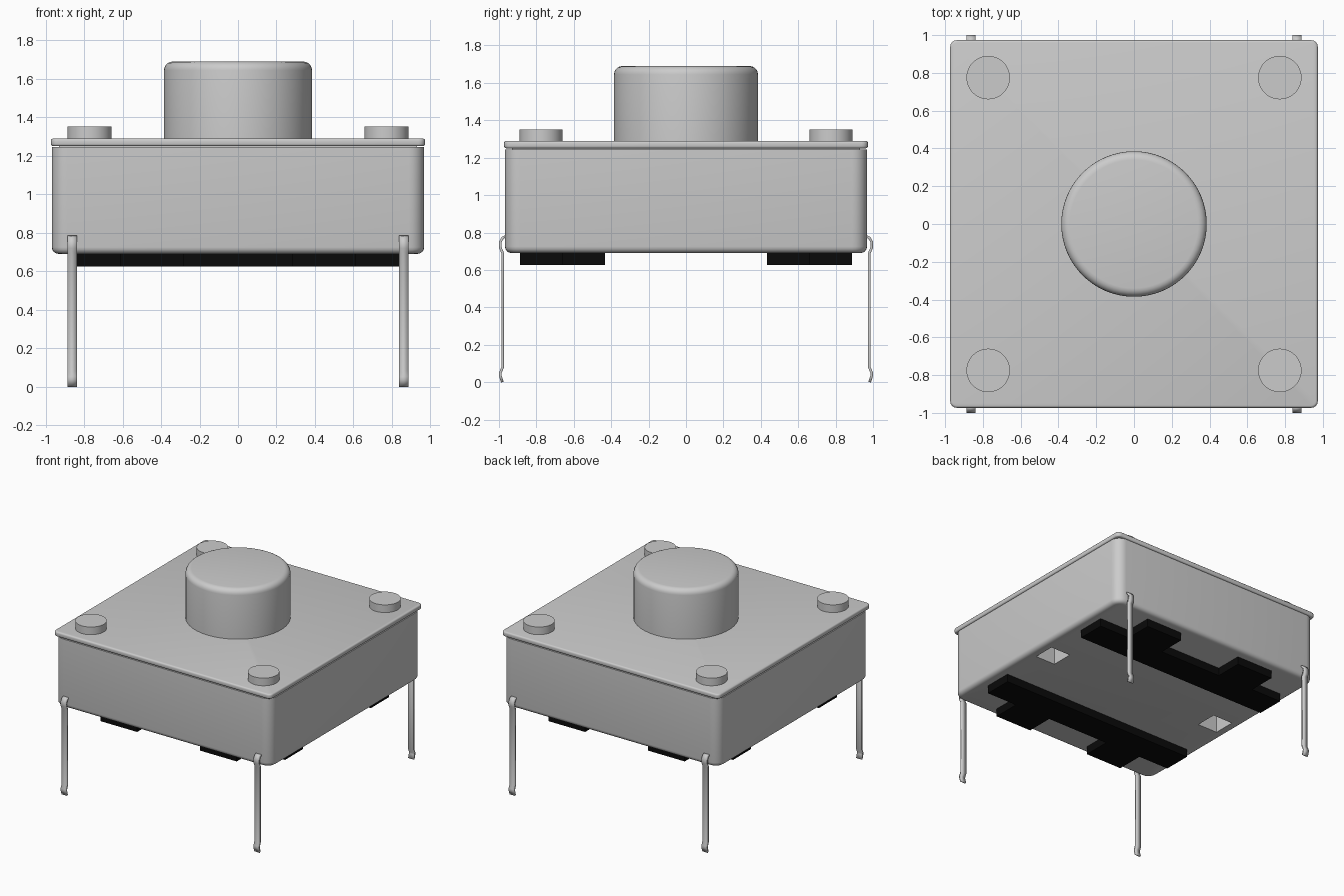
import bpy
import bmesh
from math import radians
from mathutils import Matrix

cube = bpy.data.objects.get("Cube")
if cube:
    bpy.data.objects.remove(cube, do_unlink=True)


def make_material(name, color):
    mat = bpy.data.materials.new(name)
    mat.use_nodes = True
    mat.diffuse_color = color
    mat.node_tree.nodes["Principled BSDF"].inputs["Base Color"].default_value = color
    return mat


GREY = make_material("light grey", (0.6, 0.6, 0.6, 1))
BLACK = make_material("black plastic", (0.003, 0.003, 0.003, 1))


def finish(bm, name, mat, smooth=True):
    bmesh.ops.recalc_face_normals(bm, faces=bm.faces)
    mesh = bpy.data.meshes.new(name)
    bm.to_mesh(mesh)
    bm.free()
    obj = bpy.data.objects.new(name, mesh)
    bpy.context.collection.objects.link(obj)
    mesh.materials.append(mat)
    if smooth:
        bpy.ops.object.select_all(action="DESELECT")
        obj.select_set(True)
        bpy.context.view_layer.objects.active = obj
        bpy.ops.object.shade_smooth_by_angle(angle=radians(40))
    return obj


def box_mesh(x0, x1, y0, y1, z0, z1):
    bm = bmesh.new()
    bmesh.ops.create_cube(bm, size=1)
    bmesh.ops.scale(bm, vec=(x1 - x0, y1 - y0, z1 - z0), verts=bm.verts)
    bmesh.ops.translate(bm, vec=((x0 + x1) / 2, (y0 + y1) / 2, (z0 + z1) / 2), verts=bm.verts)
    return bm


def bevel(bm, test, width, segments):
    """Round the edges whose two end points pass the test."""
    edges = [e for e in bm.edges if test(e.verts[0].co, e.verts[1].co)]
    bmesh.ops.bevel(bm, geom=edges, offset=width, segments=segments,
                    profile=0.5, affect="EDGES", clamp_overlap=True)


def vertical(a, b):
    return abs(a.z - b.z) > 0.01


def at_height(z):
    return lambda a, b: abs(a.z - z) < 0.001 and abs(b.z - z) < 0.001


def cylinder(name, x, y, z0, z1, radius, sides, rounding=0):
    bm = bmesh.new()
    bmesh.ops.create_cone(bm, cap_ends=True, segments=sides, radius1=radius, radius2=radius,
                          depth=z1 - z0, matrix=Matrix.Translation((x, y, (z0 + z1) / 2)))
    if rounding:
        bevel(bm, at_height(z1), rounding, 5)
    return finish(bm, name, GREY)


# Housing with rounded corners and a rounded lower rim
W = 0.968
bm = box_mesh(-W, W, -W, W, 0.69, 1.245)
bevel(bm, vertical, 0.08, 6)
bevel(bm, at_height(0.69), 0.035, 4)
housing = finish(bm, "housing", GREY, smooth=False)

# Two square sockets in the underside
for side in (-1, 1):
    cutter = finish(box_mesh(side * 0.8 - 0.09, side * 0.8 + 0.09, -0.09, 0.09, 0.6, 1.0),
                    "socket_cutter", GREY, smooth=False)
    cutter.hide_render = True
    mod = housing.modifiers.new("socket", "BOOLEAN")
    mod.operation = "DIFFERENCE"
    mod.solver = "EXACT"
    mod.object = cutter
    bpy.context.view_layer.objects.active = housing
    bpy.ops.object.modifier_apply(modifier=mod.name)
    bpy.data.objects.remove(cutter, do_unlink=True)
bpy.ops.object.select_all(action="DESELECT")
housing.select_set(True)
bpy.context.view_layer.objects.active = housing
bpy.ops.object.shade_smooth_by_angle(angle=radians(40))

# Cover plate, with a narrow neck that leaves a shadow gap
finish(box_mesh(-0.93, 0.93, -0.93, 0.93, 1.24, 1.26), "cover_neck", GREY, smooth=False)
P = 0.973
bm = box_mesh(-P, P, -P, P, 1.25, 1.29)
bevel(bm, vertical, 0.035, 4)
bevel(bm, at_height(1.29), 0.012, 3)
bevel(bm, at_height(1.25), 0.012, 3)
finish(bm, "cover_plate", GREY)

# Push button and corner rivets
cylinder("push_button", 0, 0, 1.28, 1.69, 0.385, 64, 0.045)
for sx in (-1, 1):
    for sy in (-1, 1):
        cylinder("rivet", sx * 0.772, sy * 0.775, 1.28, 1.352, 0.115, 48)

# Black standoffs: a long bar with two outer blocks on each side
for sy in (-1, 1):
    def standoff(name, x0, x1, inner, outer):
        y0, y1 = sorted((sy * inner, sy * outer))
        finish(box_mesh(x0, x1, y0, y1, 0.625, 0.70), name, BLACK, smooth=False)
    standoff("standoff_bar", -0.885, 0.885, 0.433, 0.663)
    for sx in (-1, 1):
        x0, x1 = sorted((sx * 0.28, sx * 0.61))
        standoff("standoff_block", x0, x1, 0.655, 0.888)

# Thin bent pins: outward bow at the top, small kink at the foot
PIN_PATH = [(0.962, 0.78), (0.98, 0.772), (0.993, 0.75), (0.993, 0.72), (0.98, 0.69),
            (0.98, 0.08), (0.993, 0.05), (0.993, 0.035), (0.982, 0.0)]
for sx in (-1, 1):
    for sy in (-1, 1):
        bm = bmesh.new()
        rows = [[bm.verts.new((sx * 0.862 + dx, sy * y, z)) for dx in (-0.024, 0.024)]
                for y, z in PIN_PATH]
        for a, b in zip(rows, rows[1:]):
            bm.faces.new((a[0], a[1], b[1], b[0]))
        pin = finish(bm, "pin", GREY)
        solid = pin.modifiers.new("thickness", "SOLIDIFY")
        solid.thickness = 0.014
        solid.offset = 0
